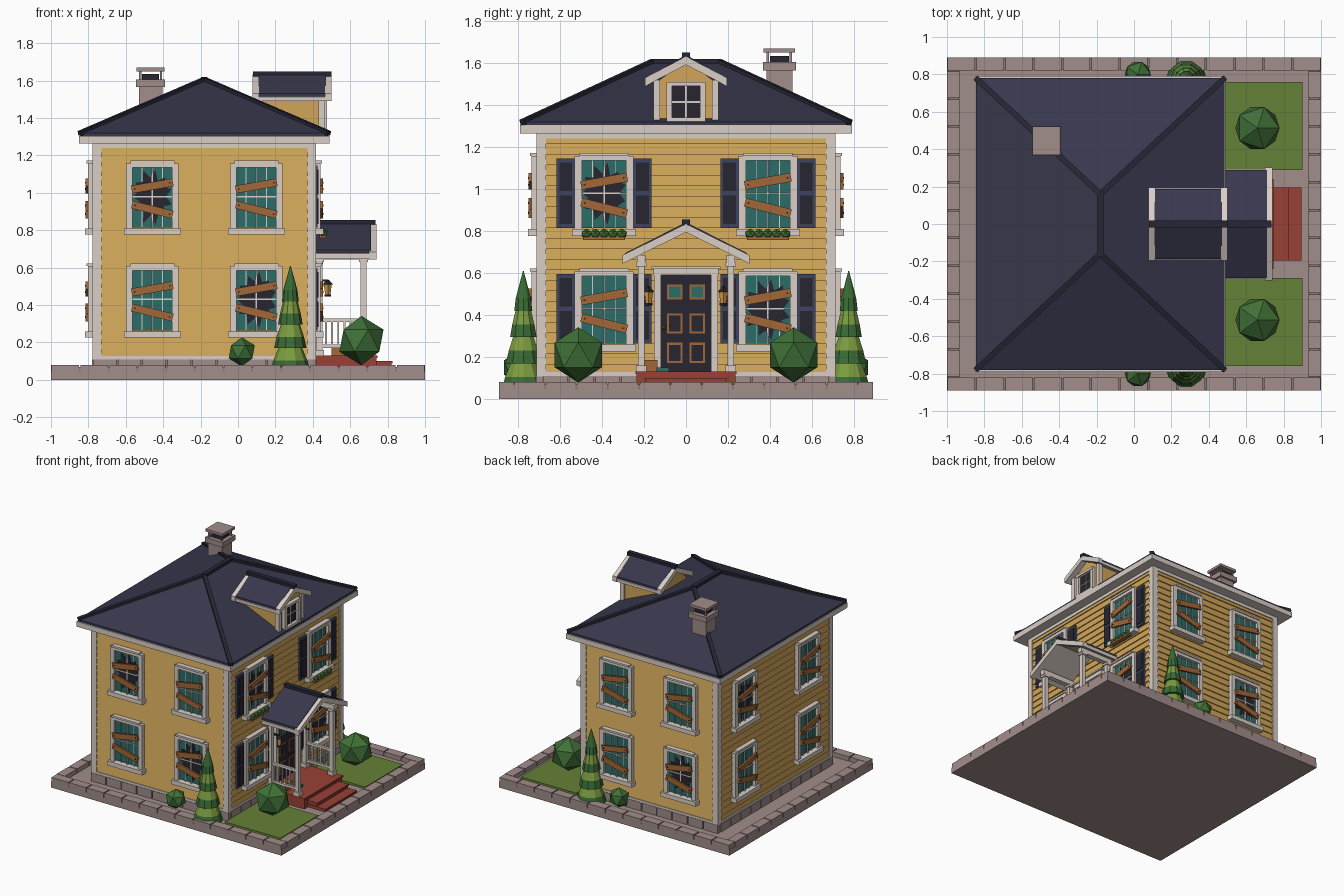
import bpy, bmesh, random
from math import radians, cos, sin, pi
from mathutils import Matrix, Vector

if "Cube" in bpy.data.objects:
    bpy.data.objects.remove(bpy.data.objects["Cube"])

random.seed(4)
COL = dict(yellow="D0A55A", roof="3B3A4E", cap="2A2A38", trim="D8CDC5", stone="A08C8A", mortar="8A7674",
           grass="64803A", bush="42703A", pine="3C6B38", lime="7A9A42", wood="A0673A", teal="2F6C68",
           dark="2B2A33", navy="3E4560", brick="984238", glow="E0A050")
I = Matrix.Identity(4)
T = Matrix.Translation
parts = {}


def lin(h):
    return [(int(h[i:i + 2], 16) / 255) ** 2.2 for i in (0, 2, 4)] + [1]


def part(name, col):
    return parts.setdefault(name, (bmesh.new(), col))[0]


def loft(name, col, rings, M=I):
    bm = part(name, col)
    vs = [[bm.verts.new(M @ Vector(p)) for p in r] for r in rings]
    n = len(vs[0])
    for a, b in zip(vs, vs[1:]):
        for i in range(n):
            bm.faces.new((a[i], a[(i + 1) % n], b[(i + 1) % n], b[i]))
    bm.faces.new(vs[0][::-1])
    bm.faces.new(vs[-1])


def rect(x0, x1, y0, y1, z):
    return [(x0, y0, z), (x1, y0, z), (x1, y1, z), (x0, y1, z)]


def box(name, col, x0, x1, y0, y1, z0, z1, M=I):
    loft(name, col, [rect(x0, x1, y0, y1, z0), rect(x0, x1, y0, y1, z1)], M)


def beam(name, col, p, q, w, h):
    p, q = Vector(p), Vector(q)
    d = q - p
    M = T((p + q) / 2) @ d.to_track_quat('X', 'Z').to_matrix().to_4x4()
    box(name, col, -d.length / 2, d.length / 2, -w / 2, w / 2, -h / 2, h / 2, M)


def chevron(name, col, x0, x1, hw, ze, za, t):
    prof = [(-hw, ze), (0, za), (hw, ze), (hw, ze - t), (0, za - t), (-hw, ze - t)]
    loft(name, col, [[(x, y, z) for y, z in prof] for x in (x0, x1)])


def ico(name, col, r, c):
    bmesh.ops.create_icosphere(part(name, col), subdivisions=1, radius=r, matrix=T(c))


def ngon(n, r, c, z):
    return [(c[0] + r * cos(2 * pi * i / n), c[1] + r * sin(2 * pi * i / n), z) for i in range(n)]


def stones(name, cx, X, Y, w, z0, z1, size):
    for s in (-1, 1):
        for along_x in (True, False):
            L = X if along_x else Y - w
            n = round(2 * L / size)
            for i in range(n):
                a, b = -L + 2 * L * i / n + .004, -L + 2 * L * (i + 1) / n - .004
                c, d = sorted((s * ((Y if along_x else X) - w), s * (Y if along_x else X)))
                if along_x:
                    box(name, "stone", cx + a, cx + b, c, d, z0, z1)
                else:
                    box(name, "stone", cx + c, cx + d, a, b, z0, z1)


# ground slab, curb, lawns
box("ground_slab", "stone", -1, 1, -.89, .89, 0, .045)
box("curb_mortar", "mortar", -.995, -.935, -.885, .885, .04, .07)
box("curb_mortar", "mortar", .935, .995, -.885, .885, .04, .07)
for s in (-1, 1):
    box("curb_mortar", "mortar", -.94, .94, s * .855 - .03, s * .855 + .03, .04, .07)
    box("lawns", "grass", .42, .9, s * .525 - .235, s * .525 + .235, .04, .06)
stones("curb_stones", 0, 1, .89, .07, .04, .08, .15)

# foundation and lapped siding walls
X0, X1, Y = -.765, .405, .70
CX = (X0 + X1) / 2
box("foundation_core", "mortar", X0 - .005, X1 + .005, -Y - .005, Y + .005, .04, .115)
stones("foundation_stones", CX, .6, .715, .03, .04, .11, .13)
rings = []
for i in range(23):
    z = .115 + i * .05
    for o, zz in ((.009, z), (.001, z + .05)):
        rings.append(rect(X0 - o, X1 + o, -Y - o, Y + o, zz))
loft("siding_walls", "yellow", rings)
box("base_trim", "trim", X0 - .012, X1 + .012, -.712, .712, .108, .128)
box("frieze_trim", "trim", X0 - .012, X1 + .012, -.712, .712, 1.24, 1.27)
for x in (X0 + .011, X1 - .011):
    for y in (-.69, .69):
        box("corner_boards", "trim", x - .023, x + .023, y - .023, y + .023, .11, 1.27)

# hip roof with eave and caps
box("eave_board", "trim", -.85, .49, -.79, .79, 1.265, 1.305)
RX, RY, RZ = -.18, .16, 1.605
loft("hip_roof", "roof", [rect(-.845, .485, -.78, .78, 1.30), rect(-.845, .485, -.78, .78, 1.32),
                          rect(RX - .003, RX + .003, -RY, RY, RZ)])
beam("roof_caps", "cap", (RX, -RY - .01, RZ), (RX, RY + .01, RZ), .035, .03)
for x in (-.845, .485):
    for s in (-1, 1):
        beam("roof_caps", "cap", (x, s * .78, 1.318), (RX, s * RY, RZ), .03, .025)

# chimney
cx, cy = -.467, .445
for col, h, z0, z1 in (("stone", .062, 1.35, 1.57), ("stone", .078, 1.565, 1.605), ("dark", .045, 1.6, 1.635),
                       ("stone", .075, 1.65, 1.67)):
    box("chimney_flue" if col == "dark" else "chimney", col, cx - h, cx + h, cy - h, cy + h, z0, z1)
for a in (-.055, .055):
    for b in (-.055, .055):
        box("chimney", "stone", cx + a - .006, cx + a + .006, cy + b - .006, cy + b + .006, 1.6, 1.655)


# windows: local x along wall, local -y outward
def window(M, broken, shutters=False, flowers=False):
    box("window_glass", "teal", -.11, .11, -.014, .01, -.165, .165, M)
    for s in (-1, 1):
        box("window_frames", "trim", s * .1225 - .0175, s * .1225 + .0175, -.036, .01, -.175, .16, M)
    box("window_frames", "trim", -.14, .14, -.036, .01, .155, .178, M)
    box("window_frames", "trim", -.118, .118, -.044, .01, .178, .192, M)
    box("window_frames", "trim", -.152, .152, -.052, .01, -.203, -.17, M)
    box("window_muntins", "trim", -.004, .004, -.024, 0, -.17, .16, M)
    box("window_muntins", "trim", -.105, .105, -.022, 0, -.004, .004, M)
    for s in (-1, 1):
        box("window_muntins", "trim", s * .055 - .002, s * .055 + .002, -.018, 0, -.17, .16, M)
    if broken:
        star = []
        for i in range(22):
            k = (1.0 if i % 2 else .68) * random.uniform(.9, 1.04)
            star.append((max(-.104, min(.104, .115 * k * cos(pi * i / 11))), .15 * k * sin(pi * i / 11)))
        loft("broken_holes", "dark", [[(u, d, v) for u, v in star] for d in (-.019, -.01)], M)
    for z, a in ((.057, -10), (-.07, 14)):
        R = M @ T((0, 0, z)) @ Matrix.Rotation(radians(a), 4, 'Y')
        box("window_planks", "wood", -.112, .112, -.05, -.036, -.021, .021, R)
        for s in (-1, 1):
            box("plank_nails", "dark", s * .095 - .004, s * .095 + .004, -.053, -.045, -.004, .004, R)
    if shutters:
        for s in (-1, 1):
            c = s * .183
            box("shutters", "navy", c - .043, c + .043, -.02, .005, -.165, .165, M)
            for z in (-.078, .078):
                box("shutter_panels", "dark", c - .03, c + .03, -.026, 0, z - .068, z + .068, M)
    if flowers:
        box("flower_boxes", "wood", -.1, .1, -.065, -.03, -.222, -.2, M)
        for i in range(5):
            ico("window_plants", "bush", .026, M @ Vector((-.084 + .042 * i, -.05, -.195)))


walls = [((CX, -Y), 0, .278, {(0, 1), (1, 0)}), ((X1, 0), 90, .39, {(0, 1), (1, 0)}),
         ((CX, Y), 180, .278, {(1, 0)}), ((X0, 0), -90, .39, {(0, 1)})]
for (x, y), ang, off, broken in walls:
    for i in (0, 1):
        for j in (0, 1):
            M = T((x, y, (.43, .98)[j])) @ Matrix.Rotation(radians(ang), 4, 'Z') @ T(((-off, off)[i], 0, 0))
            window(M, (i, j) in broken, ang == 90, ang == 90 and j == 1)

# dormer
prof = [(-.14, 1.28), (.14, 1.28), (.14, 1.51), (0, 1.61), (-.14, 1.51)]
loft("dormer_body", "yellow", [[(x, y, z) for y, z in prof] for x in (.1, .45)])
chevron("dormer_soffit", "trim", .085, .495, .192, 1.512, 1.622, .022)
chevron("dormer_roof", "roof", .11, .47, .187, 1.53, 1.64, .022)
for x in (.078, .465):
    chevron("dormer_bargeboards", "trim", x, x + .035, .196, 1.53, 1.632, .04)
box("dormer_ridge", "cap", .08, .5, -.018, .018, 1.62, 1.65)
for s in (-1, 1):
    box("dormer_trim", "trim", .43, .465, s * .14 - .016, s * .14 + .016, 1.3, 1.52)
    box("dormer_trim", "trim", .44, .475, s * .08 - .014, s * .08 + .014, 1.33, 1.5)
for z in (1.32, 1.49):
    box("dormer_trim", "trim", .44, .48, -.094, .094, z, z + .02)
box("dormer_trim", "trim", .43, .485, -.165, .165, 1.3, 1.32)
box("dormer_glass", "dark", .44, .456, -.07, .07, 1.335, 1.495)
box("dormer_trim", "trim", .45, .463, -.004, .004, 1.335, 1.495)
box("dormer_trim", "trim", .45, .463, -.07, .07, 1.411, 1.419)

# porch roof, posts and rails
chevron("porch_soffit", "trim", .41, .72, .295, .675, .822, .025)
chevron("porch_roof", "roof", .41, .71, .29, .695, .842, .025)
chevron("porch_bargeboard", "trim", .70, .74, .302, .685, .834, .04)
box("porch_ridge", "cap", .41, .735, -.018, .018, .83, .856)
for s in (-1, 1):
    y = s * .213
    box("porch_beams", "trim", .41, .70, y - .02, y + .02, .645, .685)
    for x in (.435, .67):
        for h, z0, z1 in ((.016, .12, .66), (.025, .12, .16), (.024, .63, .65)):
            box("porch_posts", "trim", x - h, x + h, y - h, y + h, z0, z1)
    for z in (.17, .31):
        box("porch_rails", "trim", .43, .67, y - .01, y + .01, z, z + .018)
    for i in range(6):
        x = .47 + i * .033
        box("porch_rails", "trim", x - .005, x + .005, y - .005, y + .005, .17, .32)
    # wall lanterns
    box("lanterns", "dark", .41, .485, s * .178 - .005, s * .178 + .005, .525, .537)
    loft("lanterns", "dark", [ngon(4, .028, (.48, s * .178), .51), ngon(4, .006, (.48, s * .178), .535)])
    loft("lantern_lights", "glow", [ngon(4, .014, (.48, s * .178), .455), ngon(4, .021, (.48, s * .178), .51)])
    loft("lanterns", "dark", [ngon(4, .018, (.48, s * .178), .445), ngon(4, .018, (.48, s * .178), .457)])

# brick porch floor and steps
for x, w, z in ((.74, .235, .13), (.82, .19, .1), (.89, .19, .07)):
    box("brick_steps", "brick", .41, x, -w, w, .04, z - .012)
    box("brick_steps", "brick", .41, x + .006, -w - .005, w + .005, z - .012, z)

# door
box("door", "dark", .40, .425, -.12, .12, .13, .59)
for s in (-1, 1):
    box("door_surround", "trim", .40, .44, s * .136 - .016, s * .136 + .016, .13, .6)
box("door_surround", "trim", .40, .445, -.155, .155, .59, .62)
box("door_surround", "trim", .40, .455, -.165, .165, .62, .632)
for y in (-.054, .054):
    for z, h, col in ((.51, .036, "teal"), (.36, .048, "dark"), (.22, .048, "dark")):
        box("door_panel_frames", "wood", .42, .431, y - .037, y + .037, z - h, z + h)
        box("door_lights" if col == "teal" else "door_panels", col, .42, .434, y - .027, y + .027,
            z - h + .01, z + h - .01)
ico("door_knob", "wood", .011, (.44, -.105, .34))

# parcel and folded mat on the porch
box("parcel", "wood", .5, .57, -.2, -.135, .13, .185)
box("folded_paper", "teal", .56, .62, -.14, -.08, .13, .15)

# bushes and trees
for s in (-1, 1):
    ico("big_bushes", "bush", .132, (.66, s * .513, .21))
    ico("small_bushes", "bush", .078, (.02, s * .8, .15))
    c = (.28, s * .775)
    for k in range(4):
        z, r = .045 + .125 * k, .108 - .021 * k
        loft("tree_dark_tiers", "pine", [ngon(10, r, c, z), ngon(10, r * .84, c, z + .06)])
        top = (.135, r * .55) if k < 3 else (.19, .002)
        loft("tree_light_tiers" if k < 3 else "tree_tips", "lime" if k < 3 else "pine",
             [ngon(10, r * .84, c, z + .06), ngon(10, top[1], c, z + top[0])])

# turn every collected part into an object
mats = {}
for name, (bm, col) in parts.items():
    bmesh.ops.recalc_face_normals(bm, faces=bm.faces[:])
    me = bpy.data.meshes.new(name)
    bm.to_mesh(me)
    bm.free()
    if col not in mats:
        mats[col] = bpy.data.materials.new(col)
        mats[col].diffuse_color = lin(COL[col])
    me.materials.append(mats[col])
    bpy.context.collection.objects.link(bpy.data.objects.new(name, me))

for m in bpy.data.materials:
    if m.users and not m.is_grease_pencil:
        m.use_nodes = True
        m.node_tree.nodes["Principled BSDF"].inputs["Base Color"].default_value = m.diffuse_color
